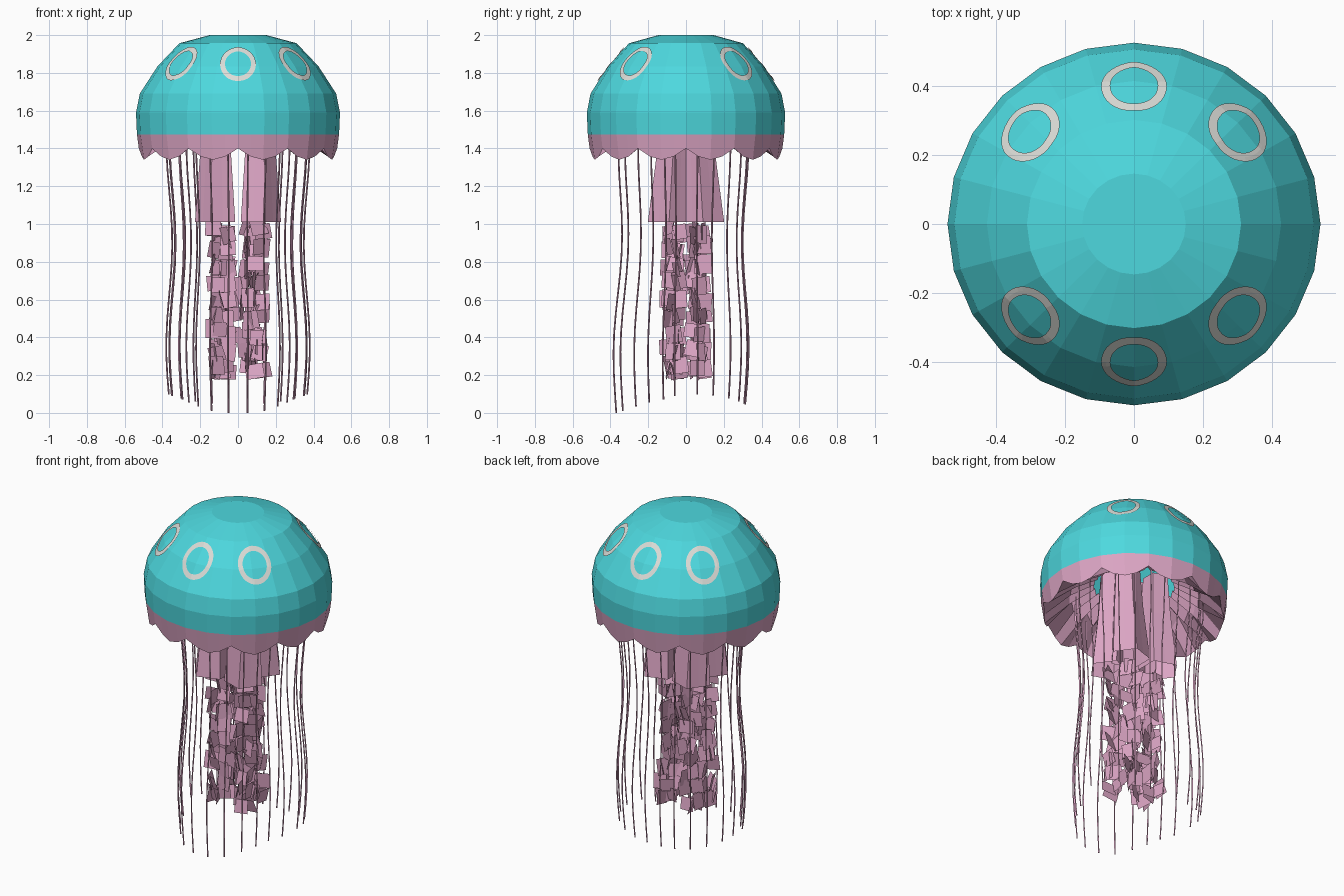
import bpy, math, random
from math import sin, cos, pi, radians
from mathutils import Vector, Euler
from mathutils.bvhtree import BVHTree

random.seed(7)
cube = bpy.data.objects.get("Cube")
if cube:
    bpy.data.objects.remove(cube)

DEPTH = 0.972  # the bell is slightly narrower front to back


def material(name, rgb):
    m = bpy.data.materials.new(name)
    m.use_nodes = True
    m.diffuse_color = (*rgb, 1)
    m.node_tree.nodes["Principled BSDF"].inputs["Base Color"].default_value = (*rgb, 1)
    return m


teal = material("teal", (0.075, 0.69, 0.735))
pink = material("pink", (0.71, 0.375, 0.55))
pale = material("pale grey", (0.71, 0.72, 0.68))


def build(name, verts, faces, mat):
    me = bpy.data.meshes.new(name)
    me.from_pydata(verts, [], faces)
    me.materials.append(mat)
    ob = bpy.data.objects.new(name, me)
    bpy.context.collection.objects.link(ob)
    return ob


def loft(rings, cap=False):
    """Join equal rings of points with quads."""
    n = len(rings[0])
    verts = [p for ring in rings for p in ring]
    faces = []
    for k in range(len(rings) - 1):
        a, b = k * n, (k + 1) * n
        faces += [(a + i, a + (i + 1) % n, b + (i + 1) % n, b + i) for i in range(n)]
    if cap:
        faces.append(tuple(range((len(rings) - 1) * n, len(rings) * n)))
    return verts, faces


def circle(r, z, n, sy=1.0, cx=0.0, cy=0.0):
    return [(cx + r * cos(2 * pi * i / n), cy + sy * r * sin(2 * pi * i / n), z) for i in range(n)]


# Faceted bell
profile = [(0.535, 1.475), (0.54, 1.59), (0.52, 1.69), (0.426, 1.835), (0.31, 1.957), (0.15, 2.0)]
bell_verts, bell_faces = loft([circle(r, z, 24, DEPTH) for r, z in profile], cap=True)
build("bell", bell_verts, bell_faces, teal)

# Scalloped skirt turning under into radial pleats
top, rim, mid, inner = [], [], [], []
for i in range(48):
    a = 2 * pi * i / 48
    flat = cos(pi / 24) if i % 2 else 1
    fold = 0.03 if i % 2 else -0.03
    drop = sin(pi * (i % 4) / 4)
    for ring, r, z in ((top, 0.535 * flat, 1.475),
                       (rim, (0.525 - 0.01 * drop) * flat, 1.40 - 0.06 * drop),
                       (mid, 0.37, 1.49 + fold), (inner, 0.23, 1.56 + fold / 2)):
        ring.append((r * cos(a), r * sin(a) * DEPTH, z))
build("scalloped_skirt", *loft([top, rim]), pink)
build("underside_pleats", *loft([rim, mid, inner]), pink)

# Oval ring markings projected square onto the bell surface
tree = BVHTree.FromPolygons([Vector(v) for v in bell_verts], bell_faces)
for k, deg in enumerate((90, 41.5, -41.5, -90, -138.5, 138.5)):
    out = Vector((cos(radians(deg)), sin(radians(deg)), 0))
    side = Vector((-out.y, out.x, 0))
    normal = (out * 0.811 + Vector((0, 0, 0.585))).normalized()
    up = normal.cross(side)
    centre = out * 0.4 + Vector((0, 0, 1.848))
    rings = []
    for size in (0.095, 0.082, 0.069):
        ring = []
        for i in range(32):
            t = 2 * pi * i / 32
            start = centre + normal * 0.3 + side * size * cos(t) + up * size * 1.2 * sin(t)
            hit = tree.ray_cast(start, -normal)[0]
            ring.append(hit + normal * 0.006)
        rings.append(ring)
    build(f"ring_marking_{k + 1}", *loft(rings), pale)

# Fluted upper arms and the ruffled plates hanging below them
for sx in (-1, 1):
    for sy in (-1, 1):
        label = ("front" if sy < 0 else "back") + ("_left" if sx > 0 else "_right")
        rings = []
        for r, z, cy in ((0.075, 1.62, 0.065), (0.092, 1.35, 0.07), (0.118, 1.01, 0.09)):
            ring = []
            for i in range(10):
                a = pi * i / 5
                flute = r * (0.8 if i % 2 else 1)
                ring.append((sx * (0.11 + flute * cos(a)), sy * (cy + flute * sin(a)), z))
            rings.append(ring)
        build(f"upper_arm_{label}", *loft(rings), pink)

        verts, faces = [], []
        for level in range(9):
            # the back pair sways inward halfway down
            reach = 0.092 - (0.035 * sin(pi * level / 8) if sy > 0 else 0)
            for k in range(4):
                a = k * pi / 2 + random.uniform(-0.6, 0.6)
                centre = Vector((sx * reach + 0.04 * cos(a), sy * 0.065 + 0.03 * sin(a),
                                 0.96 - level * 0.09 + random.uniform(-0.025, 0.025)))
                turn = Euler((random.uniform(-0.3, 0.3), random.uniform(-0.15, 0.15),
                              a + random.choice((0, pi / 2)))).to_matrix()
                w, h = random.uniform(0.035, 0.05), random.uniform(0.04, 0.055)
                base = len(verts)
                for u, v in ((-w, -h), (w, -h * 0.9), (w * 0.9, h), (-w, h * 0.9)):
                    verts.append(centre + turn @ Vector((u, 0, v)))
                faces.append((base, base + 1, base + 2, base + 3))
        build(f"ruffled_arm_{label}", verts, faces, pink)

# Thin wavy tentacles: tip positions from front to back, mirrored left and right
tips = [(0.05, -0.37, 0.0), (0.14, -0.335, 0.01), (0.21, -0.265, 0.035), (0.26, -0.195, 0.055),
        (0.295, -0.12, 0.07), (0.35, -0.06, 0.09), (0.37, 0.06, 0.097), (0.355, 0.145, 0.092),
        (0.305, 0.23, 0.077), (0.23, 0.285, 0.06), (0.14, 0.315, 0.05), (0.05, 0.322, 0.045)]
for sx, label in ((-1, "right"), (1, "left")):
    for k, (x, y, end) in enumerate(tips):
        out = Vector((x, y)).normalized()
        front = max(0, -out.y)
        rings = []
        for s in range(15):
            t = s / 14
            z = 1.47 + (end - 1.47) * t
            push = 0.012 * front - 0.006 + 0.016 * cos(2 * pi * (z - 0.35) / 1.1)
            lean = 0.035 * front * (1 - t)
            rings.append(circle(0.0045, z, 4, 1, sx * (x + out.x * push), y + out.y * push + lean))
        build(f"tentacle_{label}_{k + 1}", *loft(rings, cap=True), pink)
